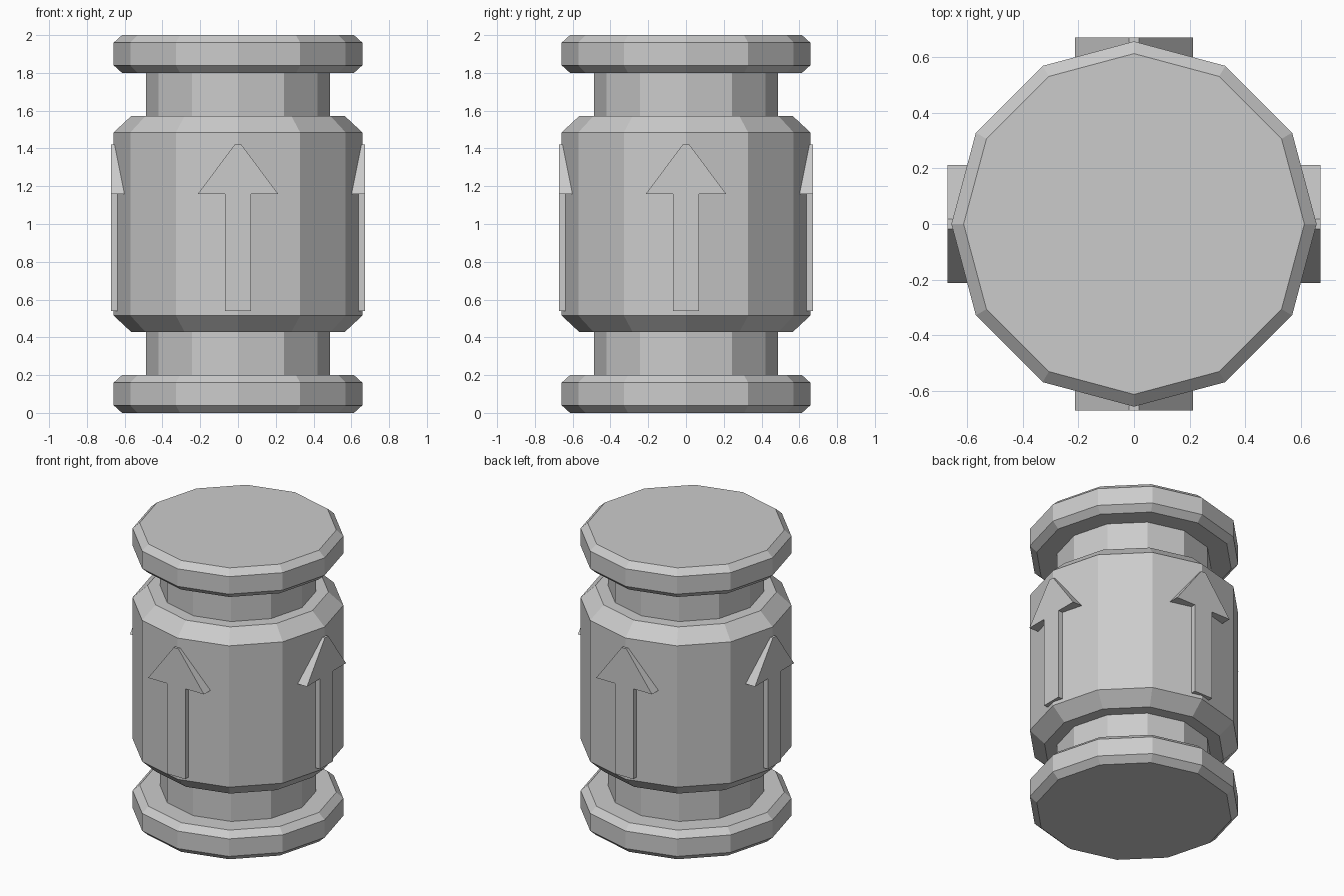
import bpy, bmesh
from math import cos, sin, tau, pi
from mathutils import Matrix

if "Cube" in bpy.data.objects:
    bpy.data.objects.remove(bpy.data.objects["Cube"])

SIDES = 12


def finish(name, bm):
    bmesh.ops.recalc_face_normals(bm, faces=bm.faces[:])
    mesh = bpy.data.meshes.new(name)
    bm.to_mesh(mesh)
    bm.free()
    obj = bpy.data.objects.new(name, mesh)
    bpy.context.collection.objects.link(obj)
    return obj


def lathe(name, profile):
    """Closed twelve-sided solid from (radius, height) points."""
    bm = bmesh.new()
    rings = [[bm.verts.new((r * cos(tau * i / SIDES), r * sin(tau * i / SIDES), z))
              for i in range(SIDES)] for r, z in profile]
    for a, b in zip(rings, rings[1:]):
        for i in range(SIDES):
            j = (i + 1) % SIDES
            bm.faces.new((a[i], a[j], b[j], b[i]))
    bm.faces.new(rings[0])
    bm.faces.new(rings[-1])
    return finish(name, bm)


# Canister: lower rim, neck, barrel; mirrored about mid height
R, NECK = 0.658, 0.486
half = [(0.614, 0), (R, 0.04), (R, 0.16), (0.614, 0.2), (NECK, 0.2),
        (NECK, 0.428), (0.565, 0.428), (R, 0.515)]
lathe("canister_body", half + [(r, 2 - z) for r, z in reversed(half)])

# Raised upward arrow on each of the four sides
right = [(0.07, 0.54), (0.07, 1.16), (0.212, 1.16), (0.018, 1.42)]
outline = right + [(-x, z) for x, z in reversed(right)]
for k, side in enumerate(("front", "right", "back", "left")):
    bm = bmesh.new()
    face = bm.faces.new([bm.verts.new((x, -0.6, z)) for x, z in outline])
    ext = bmesh.ops.extrude_face_region(bm, geom=[face], use_keep_orig=True)
    moved = [g for g in ext["geom"] if isinstance(g, bmesh.types.BMVert)]
    bmesh.ops.translate(bm, verts=moved, vec=(0, -0.072, 0))
    bm.transform(Matrix.Rotation(k * pi / 2, 4, "Z"))
    finish("arrow_" + side, bm)
